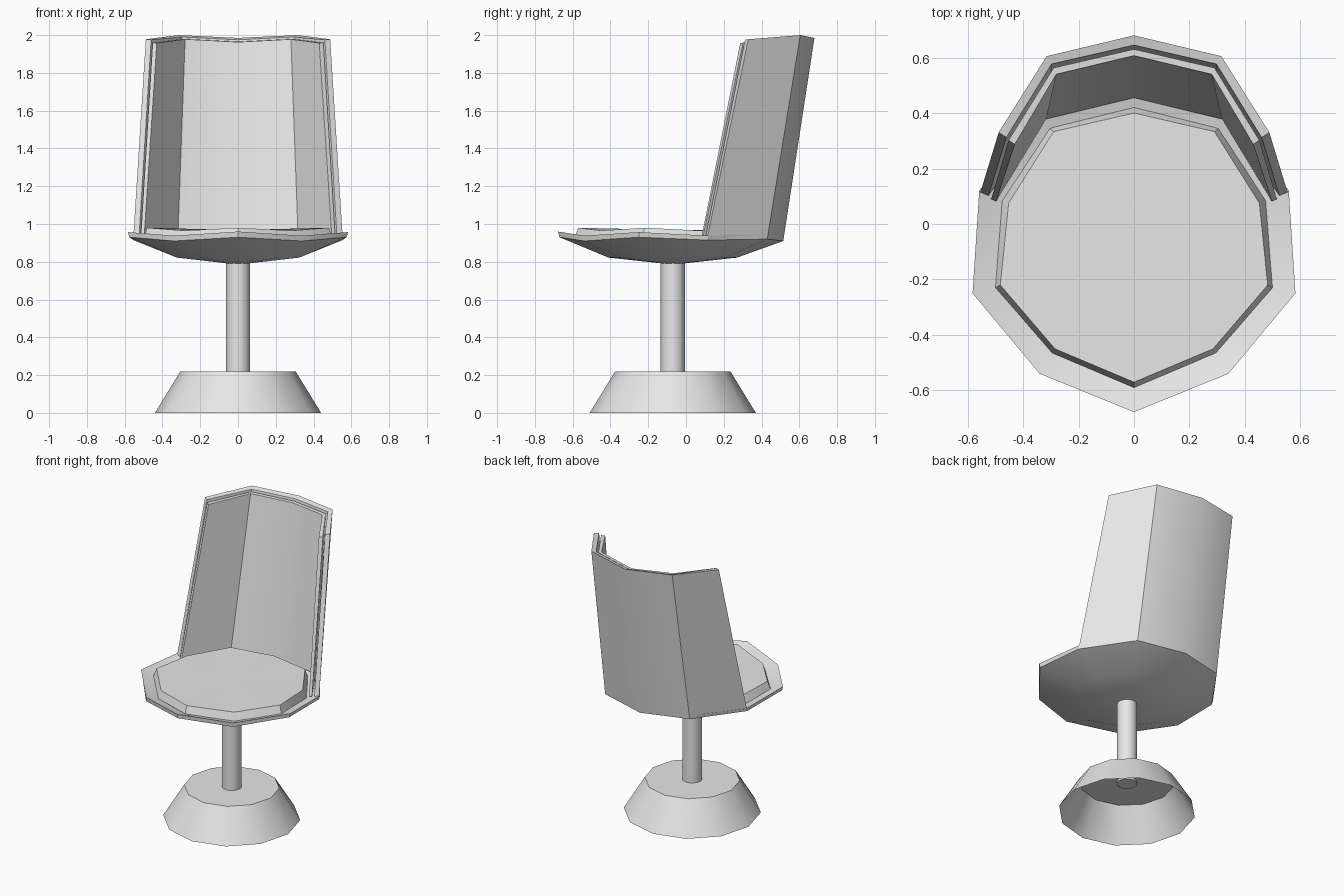
import bpy, bmesh, math

if "Cube" in bpy.data.objects:
    bpy.data.objects.remove(bpy.data.objects["Cube"])

grey = bpy.data.materials.new("light grey")
grey.diffuse_color = (0.8, 0.8, 0.8, 1)
grey.use_nodes = True
grey.node_tree.nodes["Principled BSDF"].inputs["Base Color"].default_value = grey.diffuse_color
CY = -0.07  # axis of pedestal and seat


def finish(name, bm, angle=30):
    bmesh.ops.recalc_face_normals(bm, faces=bm.faces)
    me = bpy.data.meshes.new(name)
    bm.to_mesh(me)
    bm.free()
    me.materials.append(grey)
    ob = bpy.data.objects.new(name, me)
    bpy.context.collection.objects.link(ob)
    bpy.ops.object.select_all(action='DESELECT')
    ob.select_set(True)
    bpy.context.view_layer.objects.active = ob
    bpy.ops.object.shade_smooth_by_angle(angle=math.radians(angle))
    return ob


def circle(r, z, n):
    return [(r * math.sin(2 * math.pi * i / n), CY - r * math.cos(2 * math.pi * i / n), z)
            for i in range(n)]


def mirror_ring(half):
    """Closed ring from front centre, over the right side, to back centre."""
    return half + [(-x, y, z) for x, y, z in reversed(half[1:-1])]


def mirror_arc(half):
    """Open arc from right edge to back centre, mirrored to the left edge."""
    return half + [(-x, y, z) for x, y, z in reversed(half[:-1])]


def loft(name, rings, start=None, end=None, caps=(False, False), angle=30):
    """Skin closed rings; ends may be a cap or a centre point."""
    bm = bmesh.new()
    vs = [[bm.verts.new(p) for p in r] for r in rings]
    n = len(vs[0])
    for a, b in zip(vs, vs[1:]):
        for i in range(n):
            j = (i + 1) % n
            bm.faces.new((a[i], a[j], b[j], b[i]))
    for point, ring in ((start, vs[0]), (end, vs[-1])):
        if point:
            c = bm.verts.new(point)
            for i in range(n):
                bm.faces.new((c, ring[i], ring[(i + 1) % n]))
    for cap, ring in zip(caps, (vs[0], vs[-1])):
        if cap:
            bm.faces.new(ring)
    return finish(name, bm, angle)


def wrap_panel(name, outer_low, outer_top, inner_top, inner_low):
    """Curved slab: a four-point section swept along the arc."""
    arcs = [mirror_arc(h) for h in (outer_low, outer_top, inner_top, inner_low)]
    return loft(name, list(zip(*arcs)), caps=(True, True))


# Pedestal: hollow open-bottomed foot and pole
loft("foot", [circle(0.44, 0, 12), circle(0.305, 0.22, 12)], caps=(False, True), angle=35)
loft("pole", [circle(0.064, 0.205, 16), circle(0.064, 0.82, 16)], caps=(True, True))

# Seat pan: shallow ten-sided dish
rim_low = [(0, -0.67, 0.93), (0.34, -0.54, 0.91), (0.575, -0.25, 0.93),
           (0.555, 0.11, 0.915), (0.33, 0.43, 0.92), (0, 0.515, 0.91)]
rim_top = [(0, -0.678, 0.96), (0.34, -0.54, 0.938), (0.582, -0.25, 0.957),
           (0.558, 0.12, 0.938), (0.33, 0.43, 0.945), (0, 0.51, 0.935)]
loft("seat_pan",
     [circle(0.34, 0.822, 10), mirror_ring(rim_low), mirror_ring(rim_top), circle(0.34, 0.86, 10)],
     start=(0, CY, 0.785), end=(0, CY, 0.83))

# Seat cushion
cushion_low = [(0, -0.59, 0.93), (0.295, -0.465, 0.91), (0.5, -0.23, 0.925),
               (0.475, 0.083, 0.91), (0.305, 0.345, 0.915), (0, 0.42, 0.91)]
cushion_top = [(0, -0.57, 0.98), (0.285, -0.45, 0.965), (0.482, -0.22, 0.98),
               (0.452, 0.075, 0.965), (0.29, 0.333, 0.97), (0, 0.40, 0.962)]
loft("seat_cushion", [mirror_ring(cushion_low), mirror_ring(cushion_top)],
     start=(0, CY, 0.91), end=(0, CY, 0.968))

# Back shell wrapping round the rear half of the seat
wrap_panel("back_shell",
           [(0.555, 0.11, 0.915), (0.33, 0.43, 0.92), (0, 0.515, 0.91)],
           [(0.488, 0.33, 1.978), (0.315, 0.605, 2.0), (0, 0.68, 1.985)],
           [(0.46, 0.312, 1.975), (0.297, 0.577, 1.99), (0, 0.645, 1.975)],
           [(0.525, 0.10, 0.915), (0.315, 0.40, 0.92), (0, 0.485, 0.91)])

# Back pad set just inside the shell
wrap_panel("back_pad",
           [(0.515, 0.09, 0.93), (0.335, 0.39, 0.935), (0, 0.47, 0.925)],
           [(0.452, 0.302, 1.96), (0.29, 0.563, 1.98), (0, 0.63, 1.965)],
           [(0.43, 0.287, 1.958), (0.28, 0.54, 1.978), (0, 0.607, 1.963)],
           [(0.497, 0.082, 0.93), (0.318, 0.378, 0.935), (0, 0.455, 0.925)])
